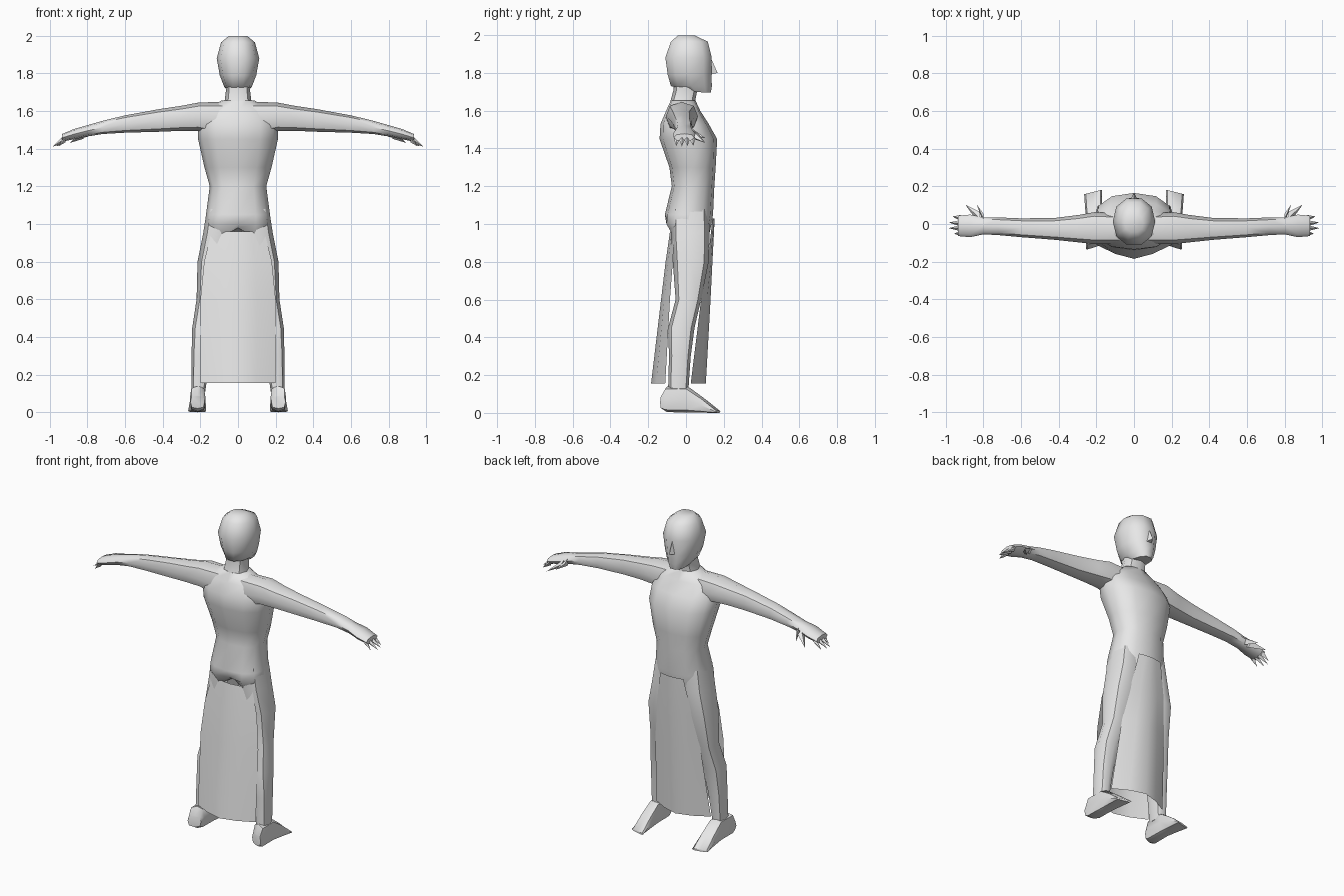
import bpy, bmesh, math
from mathutils import Vector

grey = bpy.data.materials.new("plain_grey")
grey.diffuse_color = (0.8, 0.8, 0.8, 1)


def finish(name, bm, angle=50):
    bmesh.ops.recalc_face_normals(bm, faces=bm.faces)
    me = bpy.data.meshes.new(name)
    bm.to_mesh(me)
    bm.free()
    me.materials.append(grey)
    ob = bpy.data.objects.new(name, me)
    bpy.context.collection.objects.link(ob)
    bpy.ops.object.select_all(action='DESELECT')
    ob.select_set(True)
    bpy.context.view_layer.objects.active = ob
    bpy.ops.object.shade_smooth_by_angle(angle=math.radians(angle))
    return ob


def oval(n, power):
    # unit cross-section, power < 1 makes it boxier
    for i in range(n):
        a = 2 * math.pi * i / n
        c, s = math.cos(a), math.sin(a)
        yield (math.copysign(abs(c) ** power, c), math.copysign(abs(s) ** power, s))


def loft(name, rings, axis, side=1, n=10, power=0.85, tilt=0):
    # ring: position, centre and half width, low and high limit of the other direction
    bm = bmesh.new()
    rows = []
    for pos, c, h, lo, hi in rings:
        row = []
        for u, v in oval(n, power):
            a, b = c + h * u, (lo + hi) / 2 + (hi - lo) / 2 * v
            if axis == 'z':
                p = (a * side, b, pos)
            elif axis == 'y':
                p = (a * side, pos + tilt * u, b)
            else:
                p = (pos * side, a, b)
            row.append(bm.verts.new(p))
        rows.append(row)
    for r, q in zip(rows, rows[1:]):
        for i in range(n):
            j = (i + 1) % n
            bm.faces.new((r[i], r[j], q[j], q[i]))
    bm.faces.new(rows[0])
    bm.faces.new(rows[-1])
    return finish(name, bm)


def spike(name, base, tip, wy, wz, side):
    # four-sided tapering finger
    bm = bmesh.new()
    b = Vector(base)
    ring = [bm.verts.new(((b.x) * side, b.y + dy, b.z + dz))
            for dy, dz in ((-wy, 0), (0, wz), (wy, 0), (0, -wz))]
    t = bm.verts.new((tip[0] * side, tip[1], tip[2]))
    for i in range(4):
        bm.faces.new((ring[i], ring[(i + 1) % 4], t))
    bm.faces.new(ring)
    finish(name, bm, 30)


def panel(name, rows):
    # hanging cloth: height, half width, middle depth, edge depth
    bm = bmesh.new()
    grid = []
    for z, hw, ym, ye in rows:
        grid.append([bm.verts.new((hw * t, ym + (ye - ym) * abs(t) ** 1.5, z))
                     for t in (-1, -0.5, 0, 0.5, 1)])
    for r, q in zip(grid, grid[1:]):
        for i in range(4):
            bm.faces.new((r[i], r[i + 1], q[i + 1], q[i]))
    finish(name, bm)


# torso with hips
torso = loft("torso", [
    (0.93, 0, 0.15, -0.075, 0.12), (1.0, 0, 0.172, -0.118, 0.135),
    (1.05, 0, 0.17, -0.112, 0.143), (1.2, 0, 0.15, -0.075, 0.15),
    (1.3, 0, 0.178, -0.088, 0.157), (1.45, 0, 0.212, -0.14, 0.165),
    (1.53, 0, 0.215, -0.135, 0.12), (1.6, 0, 0.18, -0.105, 0.075),
    (1.655, 0, 0.09, -0.08, 0.05)], 'z', n=12)
# cleft between the buttocks
for v in torso.data.vertices:
    if v.co.z < 1.02 and v.co.y < -0.05 and abs(v.co.x) < 0.02:
        v.co.y += 0.03
        if v.co.z < 0.95:
            v.co.z += 0.05

# neck
loft("neck", [(1.6, 0, 0.085, -0.095, 0.055), (1.66, 0, 0.07, -0.08, 0.05),
              (1.71, 0, 0.064, -0.066, 0.06), (1.76, 0, 0.07, -0.07, 0.07)], 'z', n=8)

# head, with the lower rings rising toward the nape
head = loft("head", [
    (1.695, 0, 0.05, -0.03, 0.135), (1.73, 0, 0.074, -0.085, 0.142),
    (1.79, 0, 0.097, -0.102, 0.14), (1.88, 0, 0.113, -0.115, 0.142),
    (1.965, 0, 0.09, -0.085, 0.12), (1.998, 0, 0.05, -0.045, 0.05)], 'z', n=10, power=0.9)
for v in head.data.vertices:
    if v.co.z < 1.7:
        v.co.z += max(0, 0.08 - v.co.y) * 0.2

# nose
bm = bmesh.new()
top, left, right, tip = [bm.verts.new(p) for p in (
    (0, 0.136, 1.87), (-0.02, 0.128, 1.79), (0.02, 0.128, 1.79), (0, 0.167, 1.80))]
for f in ((top, left, tip), (top, tip, right), (left, right, tip), (top, right, left)):
    bm.faces.new(f)
finish("nose", bm, 30)

for side, label in ((1, "right"), (-1, "left")):
    # arm and palm
    loft("arm_" + label, [
        (0.06, -0.025, 0.08, 1.46, 1.65), (0.21, -0.022, 0.085, 1.495, 1.645),
        (0.30, -0.025, 0.072, 1.495, 1.628), (0.42, -0.026, 0.058, 1.49, 1.61),
        (0.60, -0.02, 0.05, 1.485, 1.577), (0.72, -0.012, 0.047, 1.478, 1.548),
        (0.80, -0.01, 0.045, 1.465, 1.525), (0.87, -0.01, 0.06, 1.45, 1.505),
        (0.935, -0.01, 0.054, 1.438, 1.478)], 'x', side, n=8)
    # fingers
    for i, (y, x, z) in enumerate(((-0.052, 0.955, 1.412), (-0.022, 0.985, 1.41),
                                   (0.008, 0.985, 1.412), (0.04, 0.965, 1.412))):
        spike(f"finger_{label}_{i + 1}", (0.915, y * 0.85 - 0.003, 1.457),
              (x, y, z), 0.018, 0.022, side)
    # thumb
    spike("thumb_" + label, (0.82, 0.03, 1.477), (0.895, 0.102, 1.43), 0.035, 0.024, side)
    spike("thumb_pad_" + label, (0.80, 0.03, 1.485), (0.835, 0.103, 1.455), 0.025, 0.022, side)

    # leg
    loft("leg_" + label, [
        (1.08, 0.085, 0.08, -0.08, 0.12), (0.95, 0.1, 0.085, -0.08, 0.125),
        (0.8, 0.13, 0.085, -0.07, 0.12), (0.6, 0.152, 0.068, -0.055, 0.08),
        (0.45, 0.18, 0.063, -0.095, 0.045), (0.3, 0.197, 0.05, -0.09, 0.025),
        (0.11, 0.21, 0.036, -0.095, 0.012)], 'z', side, n=8)
    # foot
    loft("foot_" + label, [
        (-0.125, 0.215, 0.038, 0.02, 0.09), (-0.1, 0.214, 0.042, 0.004, 0.14),
        (0.01, 0.213, 0.04, 0.002, 0.14), (0.09, 0.215, 0.044, 0.001, 0.082),
        (0.17, 0.217, 0.048, 0, 0.012)], 'y', side, n=8, power=0.6, tilt=-0.012)

# hanging cloth panels
panel("cloth_rear", [(0.96, 0.14, -0.085, -0.06), (0.8, 0.18, -0.108, -0.07),
                     (0.6, 0.2, -0.132, -0.085), (0.155, 0.2, -0.185, -0.11)])
panel("cloth_front", [(1.03, 0.08, 0.152, 0.14), (0.8, 0.125, 0.14, 0.115),
                      (0.6, 0.155, 0.13, 0.08), (0.155, 0.19, 0.105, 0.025)])
